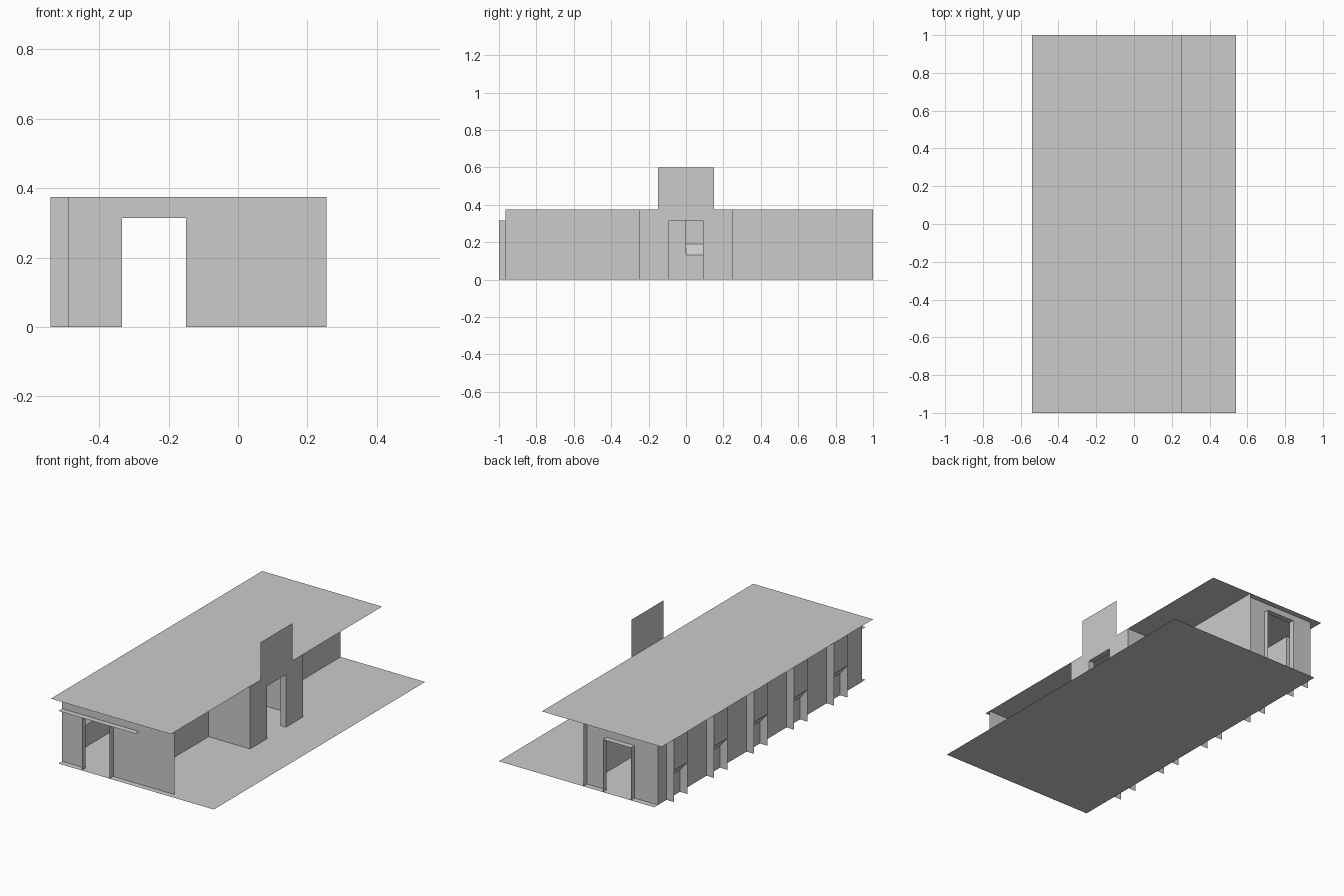
import bpy

if "Cube" in bpy.data.objects:
    bpy.data.objects.remove(bpy.data.objects["Cube"])

H, DOOR = 0.375, 0.315          # roof height, door height
LEFT, OUT = -0.49, -0.54        # left wall, face of the bays
INNER, RIGHT = -0.02, 0.255     # recessed right wall, entrance wall
END = 0.965                     # front and back walls


def sheet(name, *faces):
    """One object from flat polygons, each a list of points."""
    verts, polys = [], []
    for f in faces:
        polys.append(list(range(len(verts), len(verts) + len(f))))
        verts += f
    me = bpy.data.meshes.new(name)
    me.from_pydata(verts, [], polys)
    ob = bpy.data.objects.new(name, me)
    bpy.context.collection.objects.link(ob)
    return ob


def flat(x0, x1, y0, y1, z):
    return [(x0, y0, z), (x1, y0, z), (x1, y1, z), (x0, y1, z)]


def wall_x(x, y0, y1, z0, z1):
    return [(x, y0, z0), (x, y1, z0), (x, y1, z1), (x, y0, z1)]


def wall_y(y, x0, x1, z0, z1):
    return [(x0, y, z0), (x1, y, z0), (x1, y, z1), (x0, y, z1)]


# floor and roof
sheet("floor", flat(LEFT, 0.54, -1, 1, 0))
sheet("roof", flat(OUT, RIGHT, -1, 1, H))

# end walls with door openings, jambs and canopies
D0, D1 = -0.335, -0.15
for name, s, x_end, c0, c1 in (("front", -1, RIGHT, LEFT, 0.02),
                               ("back", 1, INNER, D0, D1)):
    y = s * END
    profile = [(LEFT, 0), (D0, 0), (D0, DOOR), (D1, DOOR), (D1, 0),
               (x_end, 0), (x_end, H), (LEFT, H)]
    sheet(name + "_wall", [(x, y, z) for x, z in profile])
    sheet(name + "_door_jambs",
          *[wall_x(x, min(y, s), max(y, s), 0, DOOR) for x in (D0, D1)])
    sheet(name + "_door_canopy", flat(c0, c1, min(y, s), max(y, s), DOOR))

# recessed right walls and sides of the entrance hall
sheet("right_walls", wall_x(INNER, -END, -0.25, 0, H), wall_x(INNER, 0.25, 1, 0, H))
sheet("hall_sides", *[wall_y(y, INNER, RIGHT, 0, H) for y in (-0.25, 0.25)])

# tall entrance wall with doorway
half = [(0.09, DOOR), (0.09, 0), (0.25, 0), (0.25, H), (0.15, H), (0.15, 0.6)]
outline = half + [(-y, z) for y, z in reversed(half)]
sheet("entrance_wall", [(RIGHT, y, z) for y, z in outline])
sheet("entrance_reveal",
      *[wall_y(y, 0.22, RIGHT, 0, DOOR) for y in (-0.09, 0.09)],
      flat(0.22, RIGHT, -0.09, 0.09, DOOR))

# left wall: solid panels between five projecting window bays
BAY = 0.127
starts = [-0.757 + 0.3785 * i for i in range(5)]
edges = [-END] + [e for s in starts for e in (s, s + BAY)] + [END]
sheet("left_wall", *[wall_x(LEFT, edges[i], edges[i + 1], 0, H)
                     for i in range(0, len(edges), 2)])
for y in starts:
    e = y + BAY
    sheet("bay_fins", wall_y(y, OUT, LEFT, 0, H), wall_y(e, OUT, LEFT, 0, H))
    sheet("bay_front", wall_x(OUT, y, e, 0.19, H))
    sheet("bay_slope", [(LEFT, y, 0.13), (LEFT, e, 0.13), (OUT, e, 0.19), (OUT, y, 0.19)])
    sheet("bay_lower_wall", wall_x(LEFT, y, e, 0, 0.13))
